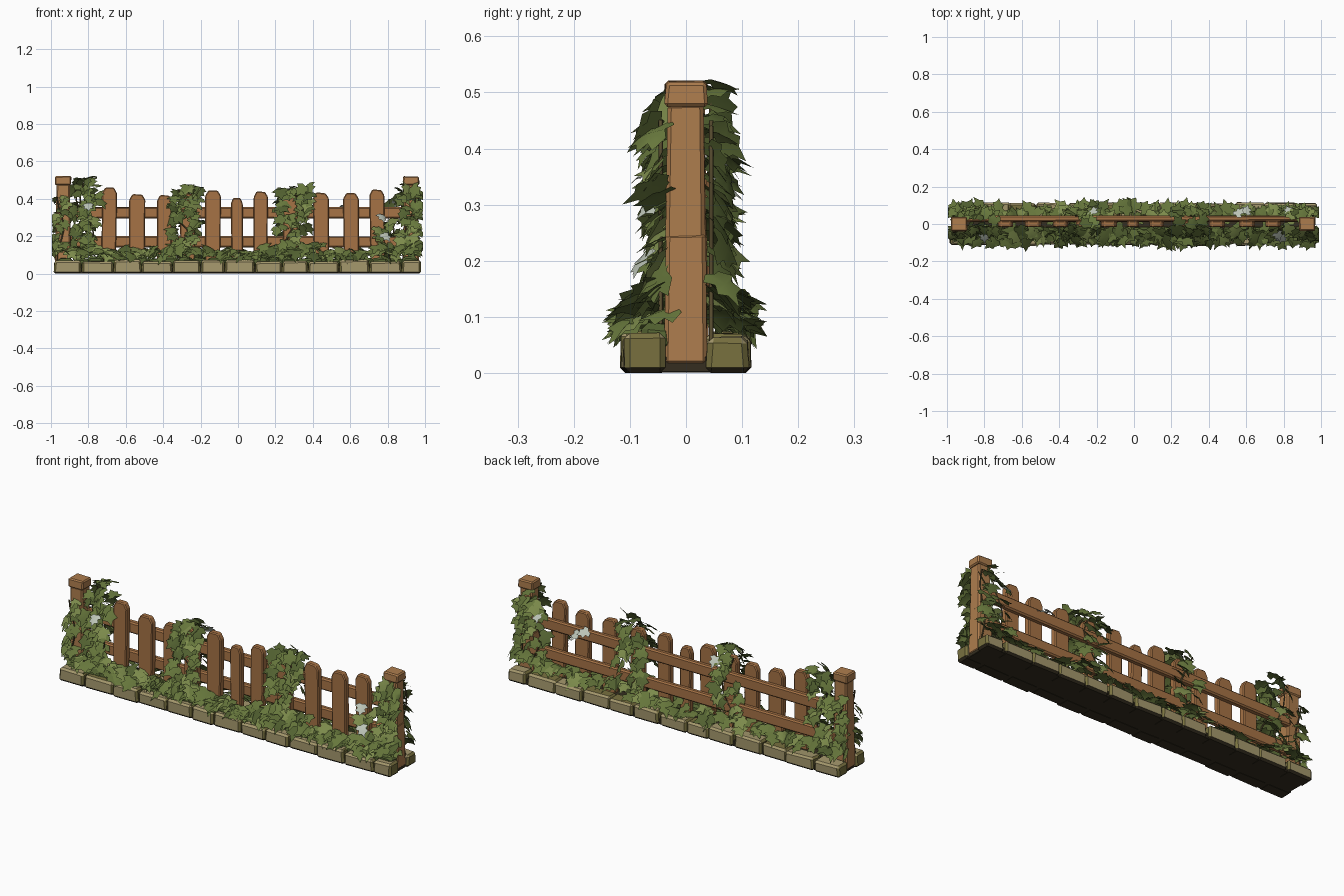
import bpy, bmesh, math, random
from mathutils import Vector, Matrix

if "Cube" in bpy.data.objects:
    bpy.data.objects.remove(bpy.data.objects["Cube"])

random.seed(11)
R = random.uniform


def mat(name, r, g, b):
    m = bpy.data.materials.new(name)
    m.diffuse_color = (r, g, b, 1)
    m.use_nodes = True
    m.node_tree.nodes["Principled BSDF"].inputs["Base Color"].default_value = m.diffuse_color
    return m


WOOD = mat("warm wood", 0.42, 0.205, 0.075)
WOOD_DARK = mat("orange brown wood", 0.38, 0.17, 0.06)
STONE = mat("tan stone", 0.37, 0.31, 0.15)
STONE_OLIVE = mat("mossy stone", 0.19, 0.165, 0.05)
SOIL = mat("dark soil", 0.035, 0.027, 0.014)
LEAF = mat("leaf green", 0.135, 0.185, 0.045)
LEAF_DARK = mat("deep leaf green", 0.085, 0.12, 0.03)
LEAF_LIGHT = mat("light leaf green", 0.2, 0.255, 0.07)
LEAF_PALE = mat("pale leaf", 0.5, 0.55, 0.47)
STEM = mat("vine stem", 0.1, 0.075, 0.03)


def finish(bm, name, mats, smooth=False):
    me = bpy.data.meshes.new(name)
    bm.to_mesh(me)
    bm.free()
    for m in mats:
        me.materials.append(m)
    for p in me.polygons:
        p.use_smooth = smooth
    ob = bpy.data.objects.new(name, me)
    bpy.context.collection.objects.link(ob)
    return ob


def block(bm, x0, x1, y0, y1, z0, z1, bevel, jit=0.0, top=1.0):
    """Chipped box: tapered, jittered corners, bevelled edges."""
    part = bmesh.new()
    bmesh.ops.create_cube(part, size=1)
    for v in part.verts:
        k = top if v.co.z > 0 else 1.0
        v.co = Vector(((x0 + x1) / 2 + v.co.x * k * (x1 - x0) + R(-jit, jit),
                       (y0 + y1) / 2 + v.co.y * k * (y1 - y0) + R(-jit, jit),
                       z0 if v.co.z < 0 else z1 + R(-jit, jit)))
    bmesh.ops.bevel(part, geom=part.edges[:], offset=bevel, segments=1, affect='EDGES')
    me = bpy.data.meshes.new("tmp")
    part.to_mesh(me)
    part.free()
    bm.from_mesh(me)
    bpy.data.meshes.remove(me)


# End posts with caps
for name, x in (("left_post", -0.935), ("right_post", 0.925)):
    bm = bmesh.new()
    block(bm, x - 0.043, x + 0.043, -0.039, 0.039, 0.014, 0.25, 0.007, 0.002, 0.94)
    block(bm, x - 0.039, x + 0.039, -0.036, 0.036, 0.23, 0.48, 0.007, 0.002, 0.9)
    block(bm, x - 0.044, x + 0.044, -0.038, 0.038, 0.474, 0.52, 0.006, 0.002, 0.96)
    finish(bm, name, [WOOD])

# Pickets: clipped-corner boards (x, top, half width)
PICKETS = [(-0.69, .46, .04), (-0.54, .425, .043), (-0.395, .42, .04), (-0.27, .43, .04),
           (-0.135, .445, .042), (-0.005, .405, .032), (0.12, .44, .038), (0.28, .43, .04),
           (0.445, .435, .042), (0.605, .43, .042), (0.745, .45, .04)]
for x, top, w in PICKETS:
    bm = bmesh.new()
    prof = [(-w * .92, .03), (w * .92, .03), (w, .22), (w, top - .03), (w * .6, top - R(0, .006)),
            (-w * .6, top), (-w, top - .03), (-w * .97, .22)]
    lean = R(-.015, .015)
    vs = [bm.verts.new((x + px + lean * (pz - .2), -0.017, pz)) for px, pz in prof]
    f = bm.faces.new(vs)
    ext = bmesh.ops.extrude_face_region(bm, geom=[f])
    bmesh.ops.translate(bm, vec=(0, 0.034, 0),
                        verts=[g for g in ext['geom'] if isinstance(g, bmesh.types.BMVert)])
    bmesh.ops.recalc_face_normals(bm, faces=bm.faces[:])
    bmesh.ops.bevel(bm, geom=bm.edges[:], offset=0.005, segments=1, affect='EDGES')
    finish(bm, "picket", [WOOD_DARK])

# Rails behind the pickets
for name, z in (("upper_rail", 0.325), ("lower_rail", 0.17)):
    bm = bmesh.new()
    block(bm, -0.91, 0.90, 0.014, 0.044, z - .03, z + .03, 0.007, 0.003)
    finish(bm, name, [WOOD_DARK])

# Kerb stones in two rows, dark underneath, mossy on top and at the ends
JOINTS = [-0.985, -0.835, -0.665, -0.515, -0.35, -0.2, -0.07, 0.09, 0.235, 0.375, 0.54, 0.705, 0.875, 0.98]
for name, side in (("front_kerb_stones", -1), ("back_kerb_stones", 1)):
    bm = bmesh.new()
    for a, b in zip(JOINTS, JOINTS[1:]):
        y = sorted((side * 0.036, side * (0.113 + R(-.004, .003))))
        s = 0 if b > 0.97 or a < -0.98 else R(-.012, .012) * (side > 0)
        block(bm, a + .001 + s, b - .001 + s, y[0], y[1], 0, 0.068 + R(-.006, .006), 0.01, 0.003, 0.98)
    bm.normal_update()
    for f in bm.faces:
        n = f.normal
        f.material_index = 2 if n.z < -0.3 else 1 if abs(n.x) > 0.6 or n.z > 0.95 and R(0, 1) < .4 else 0
    finish(bm, name, [STONE, STONE_OLIVE, SOIL])

# Soil between and under the stones, and moss mounds on top
bm = bmesh.new()
block(bm, -0.95, 0.945, -0.05, 0.05, 0.002, 0.05, 0.004)
block(bm, -0.97, 0.965, -0.1, 0.1, 0.001, 0.03, 0.002)
finish(bm, "soil_bed", [SOIL])
bm = bmesh.new()
for i in range(24):
    x = -0.92 + i * 0.08
    block(bm, x - .05, x + .05, -0.08, -0.015, 0.04, 0.078 + R(0, .02), 0.012, 0.008, 0.8)
finish(bm, "moss_mounds", [LEAF_DARK])

# Ivy leaf: lobed outline fanned from the midrib, folded and drooping
HALF = [(.25, -.1), (.56, .14), (.31, .34), (.44, .6), (.16, .72)]
OUTLINE = [(0, 0)] + HALF + [(0, 1.05)] + [(-u, v) for u, v in reversed(HALF)]


def leaf(bm, pos, normal, size, idx=None):
    n = normal.normalized()
    d = Vector((R(-.9, .9), math.copysign(.7, pos.y), -.5))
    d = (d - n * d.dot(n)).normalized()
    m = Matrix((d.cross(n), d, n)).transposed()
    droop, fold = R(.05, .35), R(.05, .3)

    def pt(u, v):
        p = pos + m @ Vector((u, v - .35, .1 - fold * abs(u) - droop * v * v)) * size
        p.x = max(-.995, min(.99, p.x))
        p.y = max(-.15, min(.145, p.y))
        return bm.verts.new(p)
    c = pt(0, .4)
    ring = [pt(u, v) for u, v in OUTLINE]
    if idx is None:
        idx = random.choices((0, 1, 2), (62, 20, 18))[0]
    for i, a in enumerate(ring):
        f = bm.faces.new((c, a, ring[(i + 1) % len(ring)]))
        f.material_index = idx


LEAVES = [LEAF, LEAF_DARK, LEAF_LIGHT, LEAF_PALE]

# Low leaves along the kerb
for name, side, count in (("front_low_ivy", -1, 150), ("back_low_ivy", 1, 75)):
    bm = bmesh.new()
    for i in range(count):
        x = -0.96 + 1.92 * (i + R(0, 1)) / count
        out = R(0, 1)
        hump = .055 * (0.5 + 0.5 * math.cos((x - 0.3) * 2 * math.pi / 0.6))
        z = 0.085 + (1 - out) * R(0.01, .05) + hump * R(0, 1)
        leaf(bm, Vector((x, side * (0.03 + .07 * out), z)),
             Vector((R(-.6, .6), side * R(-.1, .7), R(.6, 1.2))), R(.06, .095))
    finish(bm, name, LEAVES, True)

# Climbing columns: x, half width, bottom, top, leaf count, side
COLUMNS = [(-.81, .075, .1, .5, 36, -1), (-.95, .035, .12, .42, 12, -1), (-.29, .07, .1, .31, 15, -1),
           (-.28, .08, .3, .46, 23, -1), (.26, .06, .1, .3, 13, -1), (.3, .085, .28, .46, 22, -1),
           (.92, .06, .1, .46, 32, -1), (.79, .05, .1, .28, 9, -1),
           (-.84, .06, .12, .5, 20, 1), (-.95, .03, .1, .42, 11, 1), (-.28, .07, .12, .45, 19, 1),
           (.3, .08, .12, .45, 21, 1), (.86, .06, .12, .46, 19, 1), (.95, .03, .1, .45, 10, 1)]
for x, w, z0, z1, count, side in COLUMNS:
    bm = bmesh.new()
    near_post = abs(x) > .85
    for i in range(count):
        z = z0 + (z1 - z0) * (i + R(0, 1)) / count
        y = side * ((.042 if near_post else .024 if side < 0 else .046) + R(0, .025))
        leaf(bm, Vector((x + R(-w, w), y, z)),
             Vector((R(-.7, .7), side * R(.2, 1), R(.4, 1.2))), R(.055, .088))
    finish(bm, "climbing_ivy", LEAVES, True)
    # Winding stem
    cu = bpy.data.curves.new("ivy_stem", 'CURVE')
    cu.dimensions = '3D'
    cu.bevel_depth = 0.004
    cu.bevel_resolution = 0
    cu.materials.append(STEM)
    sp = cu.splines.new('POLY')
    sp.points.add(8)
    for k, p in enumerate(sp.points):
        t = k / 8
        p.co = (x + .5 * w * math.sin(t * 7 + x * 9), side * (.045 if near_post or side > 0 else .024),
                .05 + t * (z1 - .06), 1)
    bpy.context.collection.objects.link(bpy.data.objects.new("ivy_stem", cu))

# Top sprigs that lean over the fence
bm = bmesh.new()
for x, y, z in ((-.79, .06, .515), (-.83, .05, .5), (-.75, .02, .47), (-.26, 0, .465), (.31, 0, .46),
                (.37, .02, .44), (-.22, .01, .45), (.24, .01, .45), (.9, .05, .47)):
    leaf(bm, Vector((x, y, z)), Vector((R(-.4, .4), R(-.4, .4), 1)), .07)
finish(bm, "ivy_sprigs", LEAVES, True)

# A few pale leaves
bm = bmesh.new()
for x, y, z in ((-.22, .07, .41), (.6, .07, .33), (.77, -.06, .3), (.79, -.08, .2), (-.8, -.07, .36),
                (.56, .06, .35), (.83, .07, .37)):
    leaf(bm, Vector((x, y, z)), Vector((R(-.4, .4), y * 8, .8)), .06, 3)
finish(bm, "pale_leaves", LEAVES, True)
